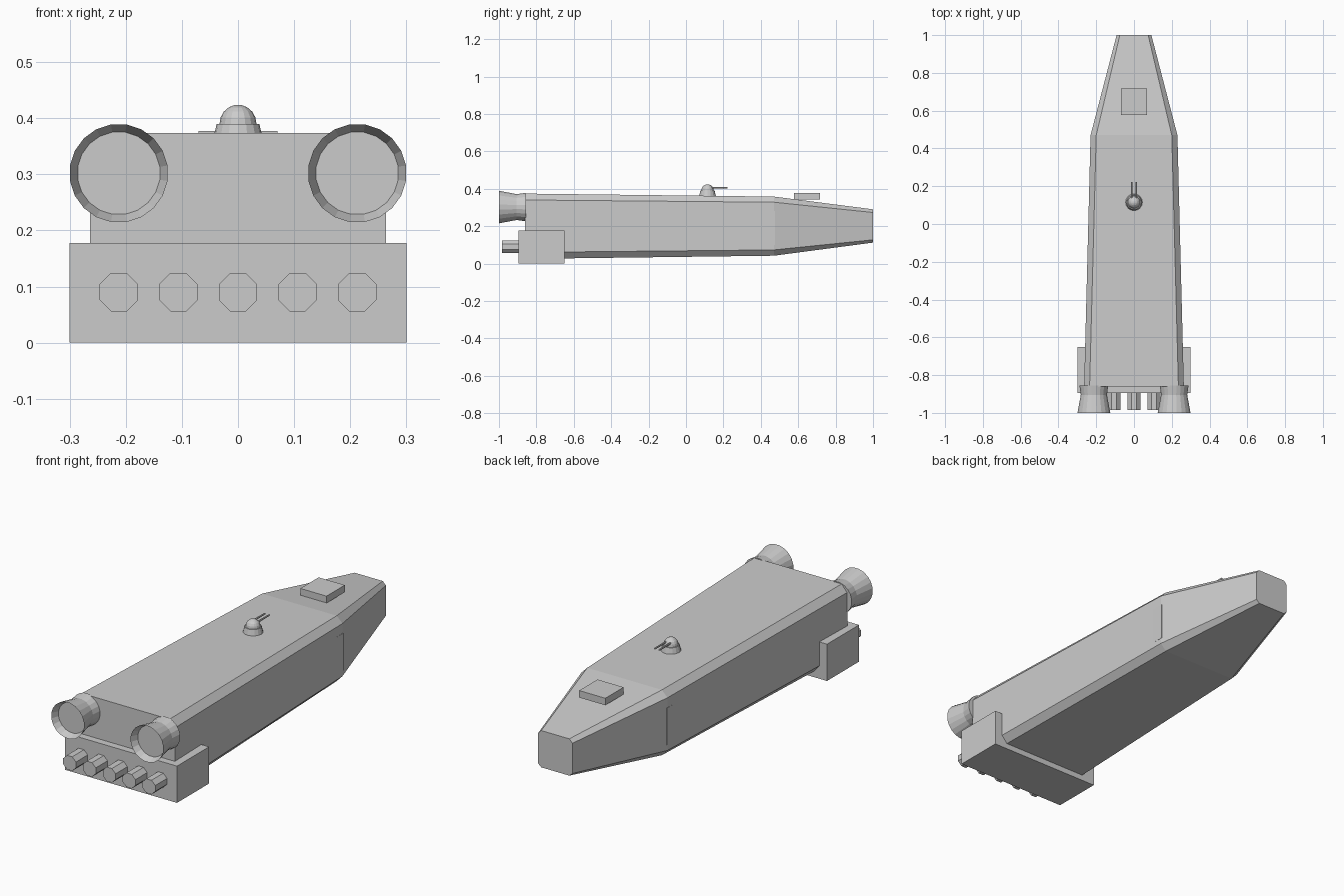
import bpy, bmesh, math

if "Cube" in bpy.data.objects:
    bpy.data.objects.remove(bpy.data.objects["Cube"])

grey = bpy.data.materials.new("hull_grey")
grey.diffuse_color = (0.6, 0.6, 0.6, 1)
grey.use_nodes = True
grey.node_tree.nodes["Principled BSDF"].inputs["Base Color"].default_value = grey.diffuse_color


def loft(name, rings, cap_start=True, cap_end=True):
    """Skin a list of equal-length point rings."""
    bm = bmesh.new()
    vs = [[bm.verts.new(p) for p in r] for r in rings]
    n = len(rings[0])
    for a, b in zip(vs, vs[1:]):
        for i in range(n):
            j = (i + 1) % n
            bm.faces.new((a[i], a[j], b[j], b[i]))
    if cap_start:
        bm.faces.new(vs[0])
    if cap_end:
        bm.faces.new(vs[-1])
    bmesh.ops.recalc_face_normals(bm, faces=bm.faces)
    me = bpy.data.meshes.new(name)
    bm.to_mesh(me)
    bm.free()
    me.materials.append(grey)
    ob = bpy.data.objects.new(name, me)
    bpy.context.collection.objects.link(ob)
    return ob


def box(name, x, y0, y1, z0, z1):
    return loft(name, [[(-x, y, z0), (x, y, z0), (x, y, z1), (-x, y, z1)] for y in (y0, y1)])


def turned_y(name, cx, cz, profile, n):
    """Revolve (radius, y) pairs about an axis along y."""
    ang = [2 * math.pi * (i + 0.5) / n for i in range(n)]
    return loft(name, [[(cx + r * math.cos(a), y, cz + r * math.sin(a)) for a in ang]
                       for r, y in profile])


def turned_z(name, cy, profile, n):
    """Revolve (radius, z) pairs about an upright axis."""
    ang = [2 * math.pi * i / n for i in range(n)]
    return loft(name, [[(r * math.cos(a), cy + r * math.sin(a), z) for a in ang]
                       for r, z in profile])


# Chamfered hull: y, outer x, inner x, bottom, lower edge, upper edge, top
def section(y, xo, xi, zb, zl, zu, zt):
    half = [(xi, zb), (xo, zl), (xo, zu), (xi, zt)]
    return [(x, y, z) for x, z in half] + [(-x, y, z) for x, z in reversed(half)]


loft("hull", [section(-0.86, 0.264, 0.235, 0.025, 0.06, 0.34, 0.374),
              section(0.47, 0.23, 0.20, 0.042, 0.073, 0.328, 0.358),
              section(1.0, 0.092, 0.075, 0.112, 0.127, 0.273, 0.29)])
# Sliver of an inner bulkhead showing at the hull shoulder
box("shoulder_bulkhead", 0.2315, 0.36, 0.475, 0.10, 0.28)

# Rear engine block with small thrusters
box("engine_block", 0.30, -0.895, -0.65, 0, 0.178)
for i in range(-2, 3):
    turned_y("small_thruster", i * 0.1062, 0.09, [(0.037, -0.985), (0.037, -0.88)], 8)

# Large flared nozzles with recessed ends
for s in (-1, 1):
    turned_y("main_nozzle", s * 0.2125, 0.302,
             [(0.074, -0.965), (0.088, -1.0), (0.07, -0.905), (0.077, -0.855)], 20)

# Turret: base, dome, twin barrels
turned_z("turret_base", 0.115, [(0.045, 0.36), (0.038, 0.39)], 16)
turned_z("turret_dome", 0.115,
         [(0.033 * math.cos(t), 0.39 + 0.034 * math.sin(t))
          for t in (0, 0.35, 0.7, 1.05, 1.35, 1.55)], 16)
for s in (-1, 1):
    turned_y("turret_barrel", s * 0.012, 0.406, [(0.005, 0.12), (0.004, 0.222)], 8)

# Bridge slab on the nose
box("bridge", 0.07, 0.577, 0.717, 0.343, 0.377)
